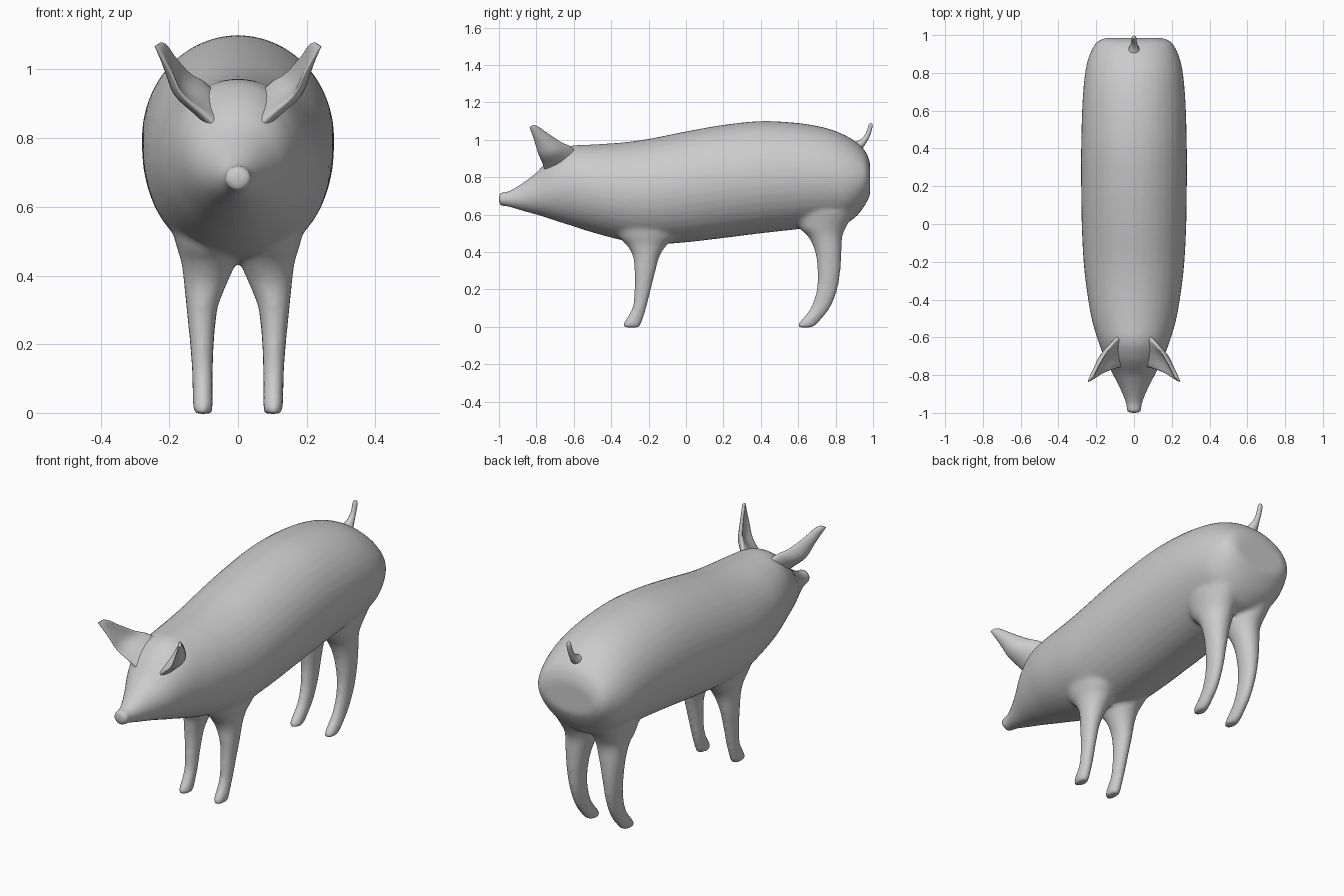
import bpy, bmesh
from math import cos, sin, tau
from mathutils import Vector

if "Cube" in bpy.data.objects:
    bpy.data.objects.remove(bpy.data.objects["Cube"])

# One plain grey skin
skin = bpy.data.materials.new("grey_skin")
skin.use_nodes = True
GREY = (0.6, 0.6, 0.6, 1)
skin.diffuse_color = GREY
skin.node_tree.nodes["Principled BSDF"].inputs["Base Color"].default_value = GREY


def smooth_rows(rows, steps=4):
    """Catmull-Rom interpolation of every column of a station table."""
    pts = [rows[0], *rows, rows[-1]]
    out = []
    for a, b, c, d in zip(pts, pts[1:], pts[2:], pts[3:]):
        for k in range(steps):
            t = k / steps
            out.append([q + t * (r - p) / 2 + t * t * (p - 2.5 * q + 2 * r - s / 2)
                        + t ** 3 * (1.5 * (q - r) + (s - p) / 2)
                        for p, q, r, s in zip(a, b, c, d)])
    return out + [list(rows[-1])]


def loft(bm, rings):
    """Skin a list of equal rings into a closed tube."""
    loops = [[bm.verts.new(p) for p in ring] for ring in rings]
    n = len(loops[0])
    for a, b in zip(loops, loops[1:]):
        for i in range(n):
            j = (i + 1) % n
            bm.faces.new((a[i], a[j], b[j], b[i]))
    bm.faces.new(loops[0])
    bm.faces.new(loops[-1])


def finish(bm, name):
    bmesh.ops.recalc_face_normals(bm, faces=bm.faces[:])
    mesh = bpy.data.meshes.new(name)
    bm.to_mesh(mesh)
    bm.free()
    mesh.materials.append(skin)
    mesh.shade_smooth()
    obj = bpy.data.objects.new(name, mesh)
    bpy.context.collection.objects.link(obj)
    return obj


def angles(n):
    return [tau * i / n for i in range(n)]


# Body stations from snout to rump: y, top, bottom, half width
BODY = [
    (-1, .72, .648, .04), (-.95, .725, .642, .043), (-.88, .765, .622, .07),
    (-.8, .825, .6, .11), (-.75, .88, .585, .137), (-.7, .925, .568, .16),
    (-.62, .967, .543, .19), (-.5, .975, .505, .225), (-.35, .985, .465, .25),
    (-.2, 1.005, .44, .267), (0, 1.045, .452, .277), (.2, 1.08, .475, .28),
    (.4, 1.1, .5, .28), (.6, 1.09, .522, .275), (.75, 1.063, .535, .265),
    (.85, 1.025, .55, .25), (.92, .98, .6, .225), (.965, .93, .665, .195),
    (.985, .87, .71, .15)]

# Leg stations from hoof upward: z, back and front y, inner and outer x
FRONT_LEG = [
    (-.003, -.332, -.248, .076, .128), (.02, -.334, -.238, .073, .132),
    (.1, -.288, -.212, .073, .133), (.2, -.276, -.187, .07, .14),
    (.3, -.276, -.162, .06, .15), (.38, -.285, -.14, .03, .158),
    (.44, -.32, -.1, .003, .166), (.48, -.36, -.05, -.01, .178),
    (.56, -.4, 0, -.01, .2)]
REAR_LEG = [
    (-.003, .598, .675, .076, .128), (.02, .602, .705, .073, .132),
    (.1, .665, .77, .073, .133), (.2, .698, .81, .07, .14),
    (.3, .703, .826, .06, .15), (.4, .69, .832, .04, .16),
    (.48, .655, .836, .015, .168), (.53, .605, .855, 0, .18),
    (.62, .57, .91, 0, .205)]

bm = bmesh.new()
loft(bm, [[(w * cos(a), y, (top + low) / 2 + (top - low) / 2 * sin(a))
           for a in angles(40)]
          for y, top, low, w in smooth_rows(BODY)])
for table in (FRONT_LEG, REAR_LEG):
    for side in (-1, 1):
        loft(bm, [[(side * ((x0 + x1) / 2 + (x1 - x0) / 2 * cos(a)),
                    (y0 + y1) / 2 + (y1 - y0) / 2 * sin(a), z)
                   for a in angles(20)]
                  for z, y0, y1, x0, x1 in smooth_rows(table)])
body = finish(bm, "body_and_legs")

# Fuse the legs into the trunk with soft joints
fuse = body.modifiers.new("fuse", 'REMESH')
fuse.mode = 'VOXEL'
fuse.voxel_size = 0.011
fuse.use_smooth_shade = True
soften = body.modifiers.new("soften", 'SMOOTH')
soften.factor = 0.5
soften.iterations = 8

# Ear stations: front edge xyz, back edge xyz, half thickness, outward bow
EAR = [
    (.06, -.755, .83, .07, -.58, .93, .03, .01),
    (.1, -.765, .868, .105, -.62, .966, .024, .022),
    (.16, -.788, .922, .139, -.668, .988, .017, .028),
    (.193, -.808, .985, .18, -.735, 1.032, .013, .018),
    (.228, -.828, 1.045, .208, -.788, 1.07, .011, .006),
    (.241, -.835, 1.066, .224, -.81, 1.079, .007, .002)]


def ear_ring(row, side):
    front, back = Vector(row[:3]), Vector(row[3:6])
    half = (back - front) / 2
    # The ear opens forward; its convex face points out and back
    out = half.cross(Vector((.6, -.3, .75))).normalized()
    if out.x < 0:
        out.negate()
    ring = []
    for a in angles(20):
        p = (front + back) / 2 + half * cos(a)
        p += out * (row[6] * sin(a) + row[7] * sin(a) ** 2)
        ring.append((side * p.x, p.y, p.z))
    return ring


for side, name in ((1, "left_ear"), (-1, "right_ear")):
    bm = bmesh.new()
    loft(bm, [ear_ring(row, side) for row in smooth_rows(EAR)])
    finish(bm, name)

# Tail stations: y, z, radius
TAIL = [(.91, .965, .035), (.945, .99, .02), (.968, 1.02, .014),
        (.98, 1.05, .013), (.987, 1.075, .012), (.991, 1.088, .006)]
bm = bmesh.new()
loft(bm, [[(r * cos(a), y + r * sin(a) * .85, z - r * sin(a) * .5)
           for a in angles(14)]
          for y, z, r in smooth_rows(TAIL)])
finish(bm, "tail")
